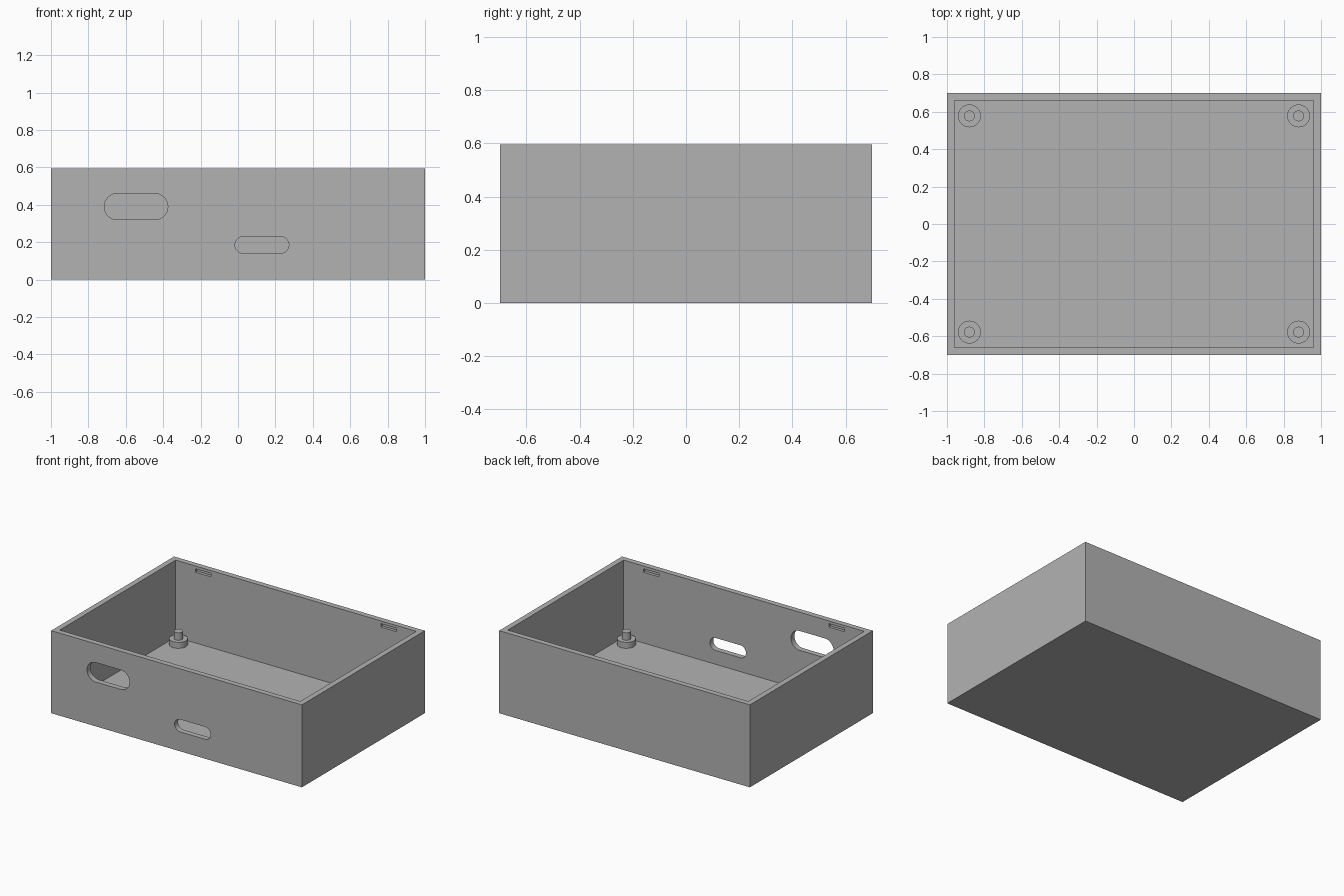
import bpy, bmesh, math
from mathutils import Matrix, Vector

if "Cube" in bpy.data.objects:
    bpy.data.objects.remove(bpy.data.objects["Cube"])

W, D, H, WALL = 1.0, 0.70, 0.595, 0.04

grey = bpy.data.materials.new("plain grey")
grey.use_nodes = True
colour = (0.45, 0.45, 0.45, 1)
grey.diffuse_color = colour
grey.node_tree.nodes["Principled BSDF"].inputs["Base Color"].default_value = colour


def finish(name, bm):
    bmesh.ops.recalc_face_normals(bm, faces=bm.faces)
    mesh = bpy.data.meshes.new(name)
    bm.to_mesh(mesh)
    bm.free()
    mesh.materials.append(grey)
    obj = bpy.data.objects.new(name, mesh)
    bpy.context.collection.objects.link(obj)
    return obj


def box(name, low, high):
    low, high = Vector(low), Vector(high)
    bm = bmesh.new()
    bmesh.ops.create_cube(bm, size=1, matrix=Matrix.Translation((low + high) / 2)
                          @ Matrix.Diagonal((*(high - low), 1)))
    return finish(name, bm)


def rounded_slot(name, x0, x1, z0, z1):
    """Bar with half-round ends that crosses the front wall."""
    r, steps = (z1 - z0) / 2, 16
    bm = bmesh.new()
    ring = []
    for cx, start in ((x1 - r, -math.pi / 2), (x0 + r, math.pi / 2)):
        for i in range(steps + 1):
            a = start + math.pi * i / steps
            ring.append(bm.verts.new((cx + r * math.cos(a), -D - 0.1, z0 + r + r * math.sin(a))))
    face = bm.faces.new(ring)
    out = bmesh.ops.extrude_face_region(bm, geom=[face])["geom"]
    moved = [v for v in out if isinstance(v, bmesh.types.BMVert)]
    bmesh.ops.translate(bm, verts=moved, vec=(0, 0.2, 0))
    return finish(name, bm)


def smooth(obj):
    bpy.ops.object.select_all(action="DESELECT")
    obj.select_set(True)
    bpy.context.view_layer.objects.active = obj
    bpy.ops.object.shade_smooth_by_angle(angle=math.radians(30))


# Open tray: solid block hollowed from above
tray = box("tray", (-W, -D, 0), (W, D, H))
cutters = [box("cavity_cutter", (WALL - W, WALL - D, WALL), (W - WALL, D - WALL, H + 0.2))]

# Port openings in the front wall
cutters.append(rounded_slot("large_port_cutter", -0.715, -0.375, 0.32, 0.46))
cutters.append(rounded_slot("small_port_cutter", -0.016, 0.272, 0.14, 0.23))

# Shallow lid catches inside the front and back walls
for side in (-1, 1):
    y0, y1 = sorted((side * (D - WALL - 0.05), side * (D - WALL / 2)))
    for x in (-0.74, 0.74):
        cutters.append(box("catch_cutter", (x - 0.063, y0, 0.55), (x + 0.063, y1, 0.575)))

for cutter in cutters:
    mod = tray.modifiers.new(cutter.name, "BOOLEAN")
    mod.operation, mod.solver, mod.object = "DIFFERENCE", "EXACT", cutter
    bpy.context.view_layer.objects.active = tray
    bpy.ops.object.modifier_apply(modifier=mod.name)
for cutter in cutters:
    bpy.data.objects.remove(cutter)
smooth(tray)

# Corner posts: a wide standoff with a thin locating pin, turned from one profile
PROFILE = ((0, 0.03), (0.061, 0.03), (0.061, 0.083), (0.029, 0.083), (0.029, 0.137), (0, 0.137))
for sx, xname in ((-1, "right"), (1, "left")):
    for sy, yname in ((-1, "front"), (1, "back")):
        bm = bmesh.new()
        verts = [bm.verts.new((r, 0, z)) for r, z in PROFILE]
        edges = [bm.edges.new(pair) for pair in zip(verts, verts[1:])]
        bmesh.ops.spin(bm, geom=verts + edges, axis=(0, 0, 1), cent=(0, 0, 0),
                       angle=2 * math.pi, steps=32)
        bmesh.ops.remove_doubles(bm, verts=bm.verts, dist=0.0005)
        bmesh.ops.translate(bm, verts=bm.verts, vec=(sx * 0.88, sy * 0.578, 0))
        smooth(finish(f"{yname}_{xname}_post", bm))
